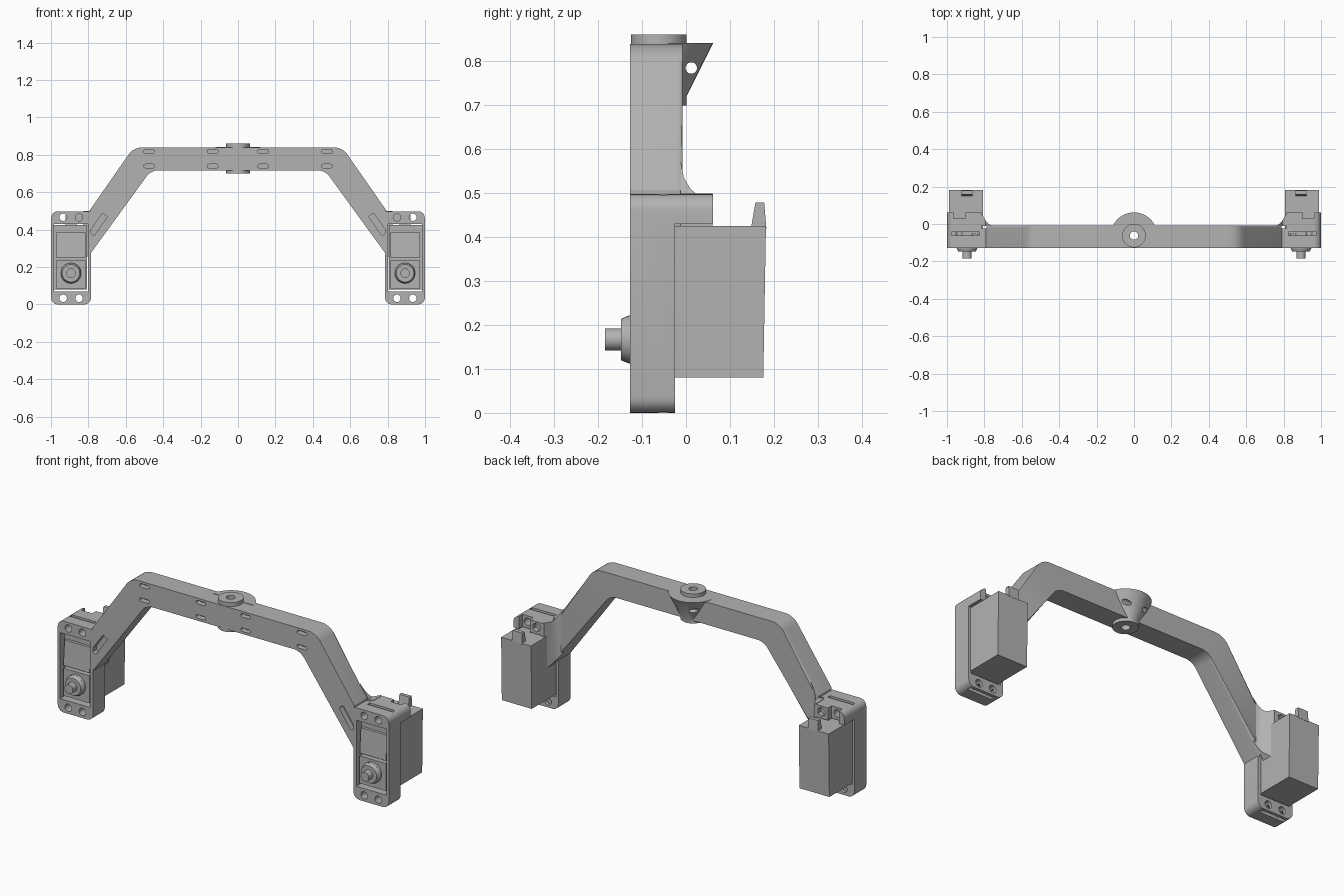
import bpy, bmesh
from math import sin, cos, pi, atan2
from mathutils import Vector, Matrix

if "Cube" in bpy.data.objects:
    bpy.data.objects.remove(bpy.data.objects["Cube"])

GREY = (0.45, 0.45, 0.45, 1)
mat = bpy.data.materials.new("plain grey")
mat.use_nodes = True
mat.diffuse_color = GREY
mat.node_tree.nodes["Principled BSDF"].inputs["Base Color"].default_value = GREY

FRONT, BACK = -0.127, -0.008


def finish(name, bm):
    bmesh.ops.recalc_face_normals(bm, faces=bm.faces)
    mesh = bpy.data.meshes.new(name)
    bm.to_mesh(mesh)
    bm.free()
    mesh.materials.append(mat)
    ob = bpy.data.objects.new(name, mesh)
    bpy.context.collection.objects.link(ob)
    return ob


def rounded(points, steps=6):
    """Replace each (u, v, radius) corner by an arc."""
    out = []
    for i, p in enumerate(points):
        c = Vector(p[:2])
        if len(p) < 3:
            out.append(c)
            continue
        a = (Vector(points[i - 1][:2]) - c).normalized()
        b = (Vector(points[(i + 1) % len(points)][:2]) - c).normalized()
        half = a.angle(b) / 2
        mid = c + (a + b).normalized() * p[2] / sin(half)
        start = c + a * p[2] * cos(half) / sin(half) - mid
        end = c + b * p[2] * cos(half) / sin(half) - mid
        sweep = start.angle_signed(end)
        for k in range(steps + 1):
            t = -sweep * k / steps
            out.append(mid + Vector((start.x * cos(t) - start.y * sin(t),
                                     start.x * sin(t) + start.y * cos(t))))
    return out


def prism(name, points, axis, lo, hi, bevel=0):
    """Extrude a profile along an axis; bevel rounds the far rim."""
    def place(p, d):
        return {"x": (d, p[0], p[1]), "y": (p[0], d, p[1]), "z": (p[0], p[1], d)}[axis]
    pts = rounded(points)
    bm = bmesh.new()
    near = [bm.verts.new(place(p, lo)) for p in pts]
    far = [bm.verts.new(place(p, hi)) for p in pts]
    bm.faces.new(near)
    cap = bm.faces.new(far)
    for i in range(len(pts)):
        bm.faces.new((near[i - 1], near[i], far[i], far[i - 1]))
    if bevel:
        bmesh.ops.bevel(bm, geom=list(cap.edges), offset=bevel, segments=3,
                        profile=0.5, affect="EDGES")
    return finish(name, bm)


def box(name, x, y, z):
    return prism(name, [(x[0], z[0]), (x[1], z[0]), (x[1], z[1]), (x[0], z[1])], "y", *y)


def rod(name, axis, centre, lo, hi, r1, r2=None, sides=32):
    """Cylinder or cone along y, z or x from lo to hi."""
    bm = bmesh.new()
    bmesh.ops.create_cone(bm, cap_ends=True, segments=sides, radius1=r1,
                          radius2=r1 if r2 is None else r2, depth=hi - lo)
    turn = {"z": Matrix(), "y": Matrix.Rotation(-pi / 2, 4, "X"),
            "x": Matrix.Rotation(pi / 2, 4, "Y")}[axis]
    m = (lo + hi) / 2
    u, v = centre
    spot = {"x": (m, u, v), "y": (u, m, v), "z": (u, v, m)}[axis]
    bmesh.ops.transform(bm, matrix=Matrix.Translation(spot) @ turn, verts=bm.verts)
    return finish(name, bm)


def slot(cx, cz, length, width, angle=0, radius=0.45):
    d = Vector((cos(angle), sin(angle))) * length / 2
    n = Vector((-sin(angle), cos(angle))) * width / 2
    c = Vector((cx, cz))
    pts = [(*(c + s * d + t * n), width * radius)
           for s, t in ((-1, -1), (1, -1), (1, 1), (-1, 1))]
    return prism("cutter", pts, "y", FRONT - 0.02, FRONT + 0.03)


def apply_mod(ob, kind, **settings):
    mod = ob.modifiers.new(kind, kind)
    for key, value in settings.items():
        setattr(mod, key, value)
    bpy.context.view_layer.objects.active = ob
    bpy.ops.object.modifier_apply(modifier=mod.name)


def combine(ob, others, operation="DIFFERENCE"):
    for other in others:
        apply_mod(ob, "BOOLEAN", operation=operation, object=other, solver="EXACT")
        bpy.data.objects.remove(other)


def mirrored(ob):
    apply_mod(ob, "MIRROR", use_clip=False, use_mirror_merge=False)


# Arched beam
half = [(0.558, 0.84, 0.09), (0.79, 0.507), (0.79, 0.27), (0.465, 0.717, 0.08)]
left = [(-p[0], *p[1:]) for p in reversed(half)]
beam = prism("arched_beam", half + left, "y", FRONT, BACK, bevel=0.012)

# Central mounting hub with a cone swelling out behind the beam
HUB = (0, -0.062)
cone = rod("cone", "z", HUB, 0.72, 0.842, 0.063, 0.124, 48)
combine(cone, [box("cutter", (-0.2, 0.2), (-0.3, -0.04), (0.6, 0.9))])
combine(beam, [cone, rod("hub", "z", HUB, 0.70, 0.861, 0.063, sides=48)], "UNION")

# Hub bore, cross hole, tie slots and arm slots
angle = atan2(-0.333, 0.232)
cuts = [rod("cutter", "z", HUB, 0.6, 0.95, 0.022),
        rod("cutter", "x", (0.012, 0.785), -0.2, 0.2, 0.013)]
for side in (-1, 1):
    cuts += [slot(side * x, z, 0.058, 0.019) for x in (0.135, 0.475) for z in (0.74, 0.818)]
    cuts.append(slot(side * 0.747, 0.428, 0.125, 0.032, side * angle, 0.2))
combine(beam, cuts)

# Curved gussets where the arms meet the brackets
gusset = prism("arm_gussets", [(0.745, -0.012), (0.77, -0.005), (0.788, 0.01), (0.803, 0.035),
                               (0.818, 0.06), (0.825, 0.06), (0.825, -0.012)][::-1], "z", 0.15, 0.65)
combine(gusset, [prism("cutter", [(0.70, 0.636), (0.795, 0.5), (0.84, 0.5),
                                  (0.84, 0.21), (0.70, 0.394)], "y", -0.1, 0.1)], "INTERSECT")
mirrored(gusset)

# Motor brackets: rounded frame with a thick rear block on top
R = 0.036
bracket = prism("motor_brackets", [(0.786, 0, R), (0.999, 0, R), (0.999, 0.498, R), (0.786, 0.498, 0.012)],
                "y", FRONT, -0.025)
block = prism("block", [(0.815, 0.43), (0.999, 0.43), (0.999, 0.498, R), (0.815, 0.498)], "y", -0.06, 0.061)
combine(bracket, [block], "UNION")
cuts = [box("cutter", (0.803, 0.984), (-0.2, 0.0), (0.07, 0.43)),
        box("cutter", (0.90, 0.965), (0.03, 0.1), (0.4, 0.6)),
        box("cutter", (0.825, 0.975), (-0.062, -0.042), (0.455, 0.6)),
        box("cutter", (0.825, 0.975), (-0.062, -0.042), (-0.1, 0.045)),
        rod("cutter", "y", (0.85, 0.466), -0.2, -0.05, 0.02),
        rod("cutter", "y", (0.86, 0.466), 0.035, 0.1, 0.024, sides=6)]
for x, z in ((0.935, 0.466), (0.935, 0.033), (0.85, 0.033)):
    cuts.append(rod("cutter", "y", (x, z), -0.2, 0.2, 0.02))
combine(bracket, cuts)
mirrored(bracket)

# Motors seated in the brackets
CX, CZ = 0.893, 0.167
parts = [
    prism("motor_cases", [(-0.09, 0.08), (0.176, 0.08), (0.182, 0.425), (-0.09, 0.425)], "x", 0.808, 0.988),
    prism("motor_cable_tabs", [(0.148, 0.42), (0.183, 0.42), (0.178, 0.479), (0.158, 0.479)],
          "x", 0.863, 0.923),
    prism("motor_upper_covers", [(-0.08, 0.25), (-0.115, 0.25), (-0.105, 0.385), (-0.08, 0.385)],
          "x", 0.815, 0.973),
    box("motor_gear_covers", (0.815, 0.973), (-0.115, -0.08), (0.085, 0.235)),
    rod("motor_shaft_collars", "y", (CX, CZ), -0.13, -0.1, 0.055),
    rod("motor_shaft_rings", "y", (CX, CZ), -0.148, -0.129, 0.047, 0.055),
    rod("motor_shafts", "y", (CX, CZ), -0.184, -0.14, 0.025)]
for part in parts:
    mirrored(part)

# Crisp edges, smooth curves
bpy.ops.object.select_all(action="DESELECT")
for ob in [beam, gusset, bracket] + parts:
    ob.select_set(True)
bpy.context.view_layer.objects.active = beam
bpy.ops.object.shade_smooth_by_angle(angle=pi / 6)
